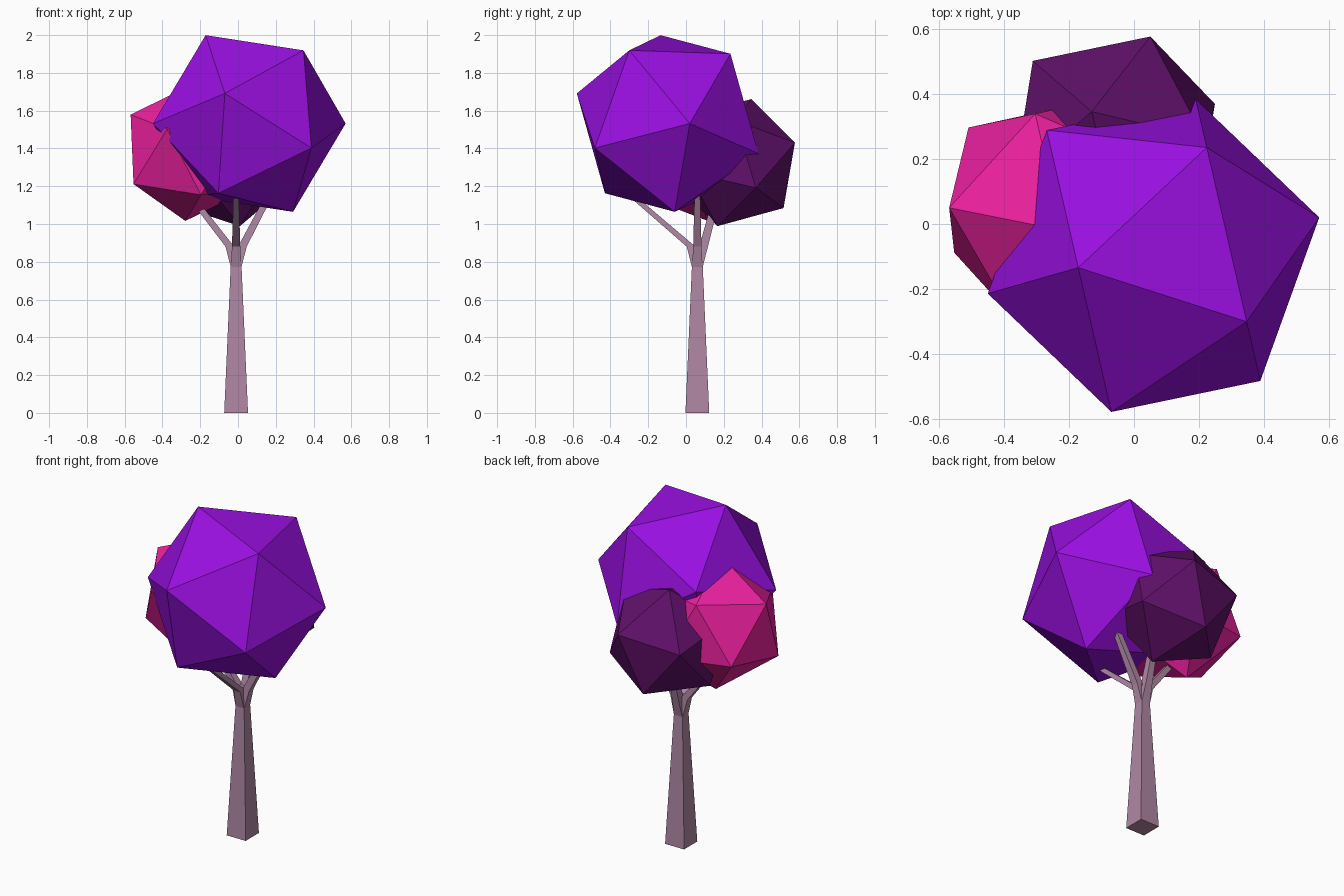
import bpy, bmesh
from mathutils import Vector, Matrix

if "Cube" in bpy.data.objects:
    bpy.data.objects.remove(bpy.data.objects["Cube"])


def material(name, rgb):
    m = bpy.data.materials.new(name)
    m.diffuse_color = (*rgb, 1)
    m.use_nodes = True
    m.node_tree.nodes["Principled BSDF"].inputs["Base Color"].default_value = m.diffuse_color
    return m


def finish(bm, name, mat):
    bmesh.ops.recalc_face_normals(bm, faces=bm.faces)
    me = bpy.data.meshes.new(name)
    bm.to_mesh(me)
    bm.free()
    me.materials.append(mat)
    ob = bpy.data.objects.new(name, me)
    bpy.context.collection.objects.link(ob)
    return ob


def frame(a, b):
    """Orthonormal frame whose first axis is a, with b in the first plane."""
    x = Vector(a).normalized()
    z = x.cross(Vector(b)).normalized()
    return Matrix((x, z.cross(x), z)).transposed()


def foliage(name, centre, radius, corner, neighbour, mat):
    """Icosahedron turned so two adjacent corners point in given directions."""
    bm = bmesh.new()
    bmesh.ops.create_icosphere(bm, subdivisions=1, radius=radius)
    bm.verts.ensure_lookup_table()
    v = bm.verts[0]
    n = v.link_edges[0].other_vert(v)
    rot = frame(corner, neighbour) @ frame(v.co, n.co).transposed()
    bmesh.ops.transform(bm, matrix=Matrix.Translation(centre) @ rot.to_4x4(), verts=bm.verts)
    return finish(bm, name, mat)


def square_tube(name, sections, mat):
    """Four-sided limb through horizontal sections (x, y, z, half x, half y)."""
    bm = bmesh.new()
    rings = [[bm.verts.new((x + sx * hx, y + sy * hy, z))
              for sx, sy in ((-1, -1), (1, -1), (1, 1), (-1, 1))]
             for x, y, z, hx, hy in sections]
    for lo, hi in zip(rings, rings[1:]):
        for i in range(4):
            j = (i + 1) % 4
            bm.faces.new((lo[i], lo[j], hi[j], hi[i]))
    bm.faces.new(rings[0][::-1])
    bm.faces.new(rings[-1])
    return finish(bm, name, mat)


bark = material("bark", (0.43, 0.245, 0.37))
violet = material("violet", (0.32, 0.005, 0.75))
pink = material("pink", (0.85, 0.015, 0.35))
plum = material("plum", (0.115, 0.005, 0.14))

# Trunk
CX, CY = -0.01, 0.06
square_tube("trunk", [(CX, CY, 0, 0.063, 0.063), (CX, CY, 0.77, 0.029, 0.029),
                      (CX, CY, 0.89, 0.024, 0.024)], bark)

# Four branches: direction, reach and height of the tip
for name, dx, dy, reach, top in (("branch_left", -1, 0, 0.25, 1.16),
                                 ("branch_right", 1, 0, 0.19, 1.18),
                                 ("branch_front", 0, -1, 0.37, 1.17),
                                 ("branch_back", 0, 1, 0.11, 1.17)):
    def half(along, across):
        return (along, across) if dx else (across, along)
    square_tube(name, [
        (CX, CY, 0.77, 0.028, 0.028),
        (CX + dx * 0.033, CY + dy * 0.033, 0.88, *half(0.023, 0.022)),
        (CX + dx * reach, CY + dy * reach, top, *half(0.019, 0.014))], bark)

# Foliage clumps
foliage("foliage_large", (0.06, -0.097, 1.532), 0.523,
        (0.51, 0.117, 0), (0.29, -0.203, 0.388), violet)
foliage("foliage_left", (-0.25, 0.048, 1.383), 0.374,
        (-0.32, 0.002, 0.197), (-0.258, 0.247, -0.103), pink)
foliage("foliage_back", (-0.06, 0.256, 1.325), 0.355,
        (0.11, 0.32, 0.105), (-0.07, 0.089, 0.335), plum)
